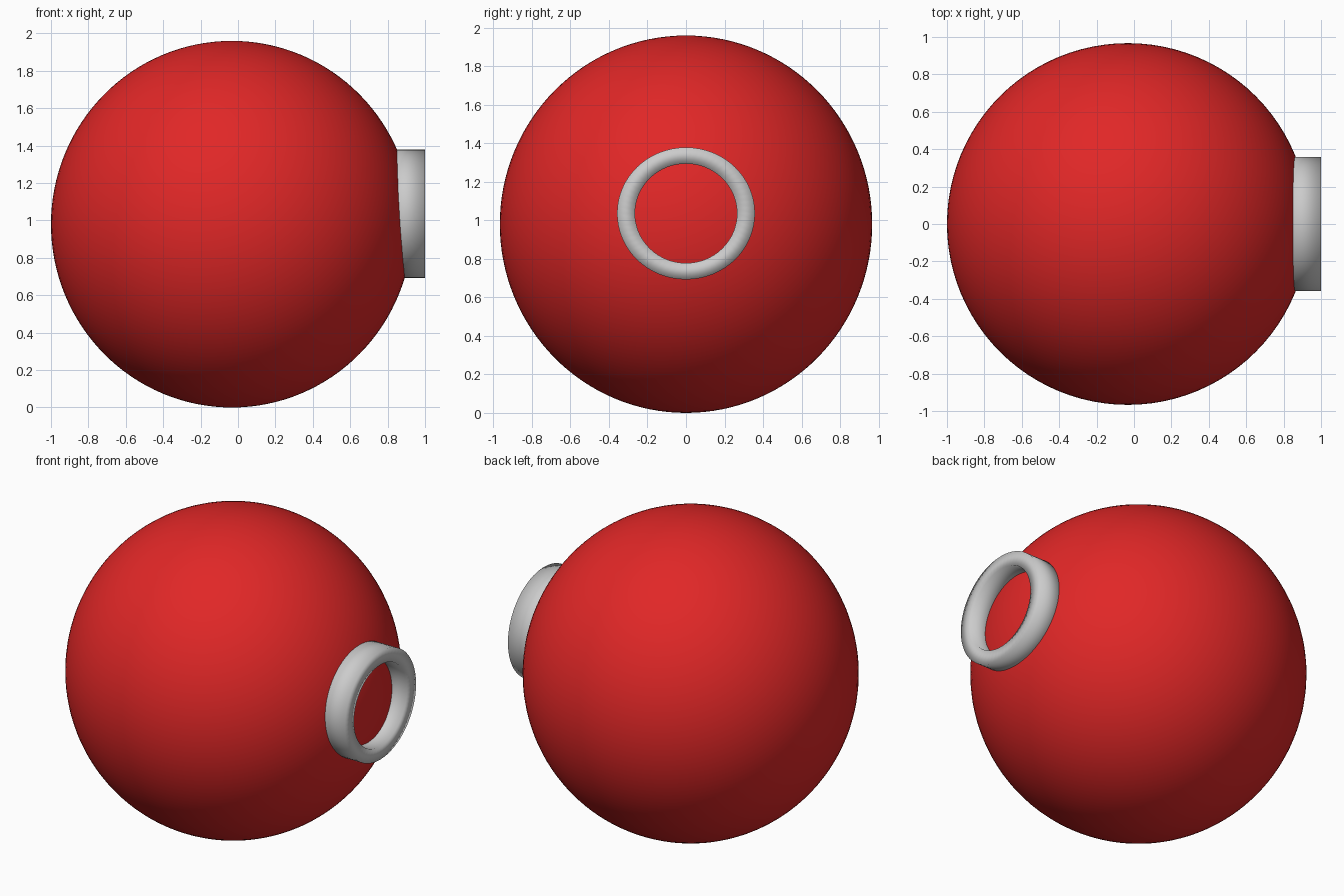
import bpy, bmesh, math

if "Cube" in bpy.data.objects:
    bpy.data.objects.remove(bpy.data.objects["Cube"])

red = bpy.data.materials.new("red")
red.diffuse_color = (0.75, 0.02, 0.02, 1)
red.use_nodes = True
red.node_tree.nodes["Principled BSDF"].inputs["Base Color"].default_value = red.diffuse_color

# Round body, very slightly taller than wide
bpy.ops.mesh.primitive_uv_sphere_add(segments=96, ring_count=64, radius=1,
                                     location=(-0.033, 0, 0.98))
ball = bpy.context.object
ball.name = "ball"
ball.scale = (0.967, 0.967, 0.98)
ball.data.materials.append(red)
bpy.ops.object.shade_smooth()

# Collar on the right side: a flat-ended tube sunk into the ball
# Profile loops: (x, half width in y, half height in z)
CENTRE_Z, SIDES = 1.036, 64
profile = [(0.80, 0.358, 0.343), (1.0, 0.358, 0.343),
           (1.0, 0.265, 0.258), (0.80, 0.265, 0.258)]
bm = bmesh.new()
loops = []
for x, ry, rz in profile:
    loops.append([bm.verts.new((x, ry * math.cos(a), CENTRE_Z + rz * math.sin(a)))
                  for a in (2 * math.pi * i / SIDES for i in range(SIDES))])
for k in range(4):
    a, b = loops[k], loops[(k + 1) % 4]
    for i in range(SIDES):
        j = (i + 1) % SIDES
        bm.faces.new((a[i], a[j], b[j], b[i]))
bmesh.ops.recalc_face_normals(bm, faces=bm.faces)
for f in bm.faces:
    f.smooth = True
mesh = bpy.data.meshes.new("collar")
bm.to_mesh(mesh)
bm.free()
collar = bpy.data.objects.new("collar", mesh)
bpy.context.collection.objects.link(collar)
